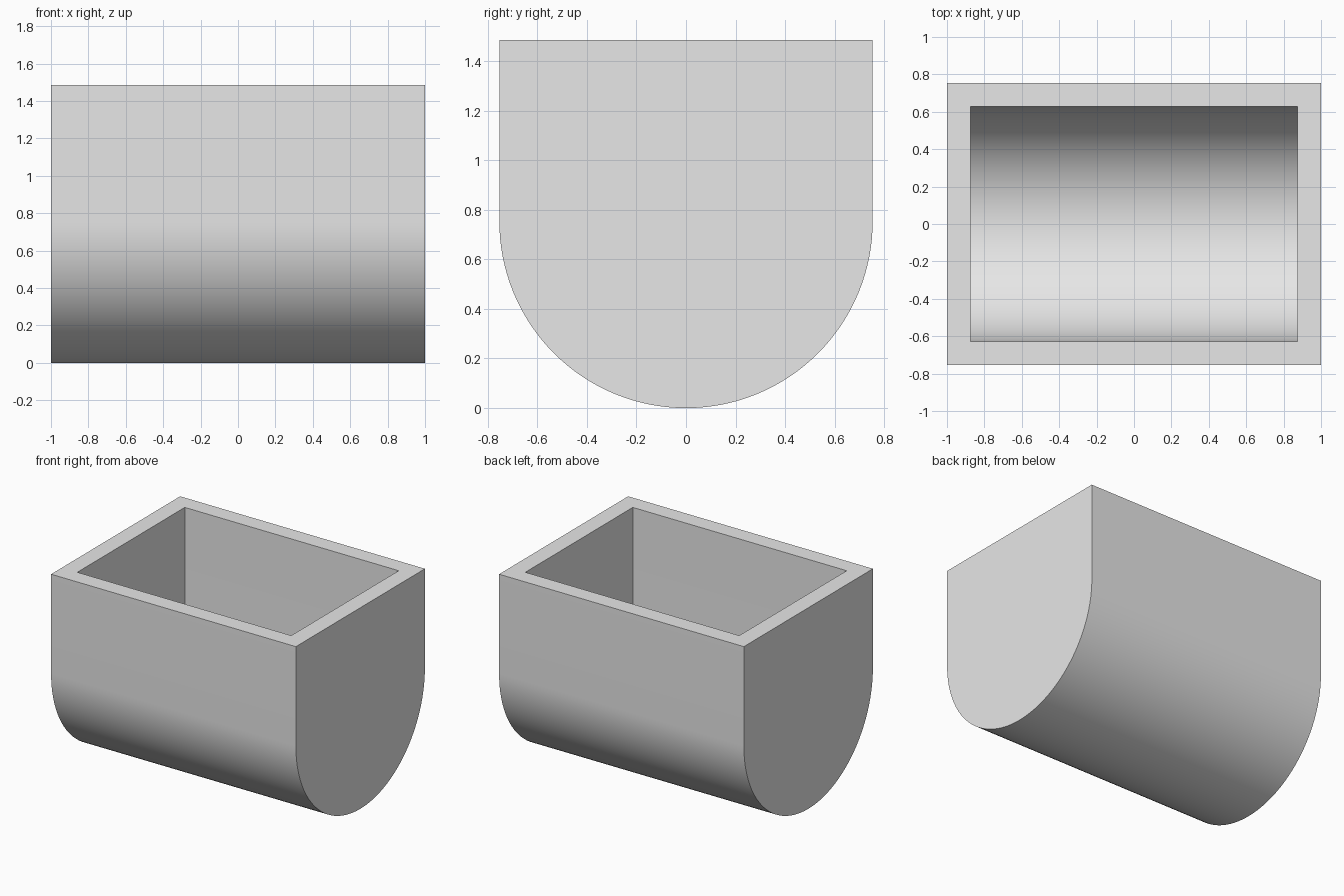
import bpy, bmesh, math

if "Cube" in bpy.data.objects:
    bpy.data.objects.remove(bpy.data.objects["Cube"])

HALF_LENGTH, RADIUS, HEIGHT, WALL = 1.0, 0.753, 1.485, 0.126
SEGMENTS = 64

grey = bpy.data.materials.new("light grey")
grey.diffuse_color = (0.8, 0.8, 0.8, 1)
grey.use_nodes = True
grey.node_tree.nodes["Principled BSDF"].inputs["Base Color"].default_value = grey.diffuse_color

bm = bmesh.new()


def u_shell(half_length, radius):
    """U-shaped trough skin with closed ends and an open top; returns its rim corners."""
    profile = [(-radius, HEIGHT)]
    for i in range(SEGMENTS + 1):
        a = math.pi + math.pi * i / SEGMENTS
        profile.append((radius * math.cos(a), RADIUS + radius * math.sin(a)))
    profile.append((radius, HEIGHT))
    left, right = [[bm.verts.new((x, y, z)) for y, z in profile]
                   for x in (-half_length, half_length)]
    for i in range(len(profile) - 1):
        bm.faces.new((left[i], left[i + 1], right[i + 1], right[i]))
    bm.faces.new(left)
    bm.faces.new(right)
    return [left[0], right[0], right[-1], left[-1]]


# Outer body and hollow inside, joined by the flat rim
outer = u_shell(HALF_LENGTH, RADIUS)
inner = u_shell(HALF_LENGTH - WALL, RADIUS - WALL)
for i in range(4):
    j = (i + 1) % 4
    bm.faces.new((outer[i], outer[j], inner[j], inner[i]))
bmesh.ops.recalc_face_normals(bm, faces=bm.faces)

mesh = bpy.data.meshes.new("trough")
bm.to_mesh(mesh)
bm.free()
mesh.materials.append(grey)
trough = bpy.data.objects.new("trough", mesh)
bpy.context.collection.objects.link(trough)

# Smooth rounded bottom with crisp edges
bpy.context.view_layer.objects.active = trough
trough.select_set(True)
bpy.ops.object.shade_smooth_by_angle(angle=math.radians(30))
